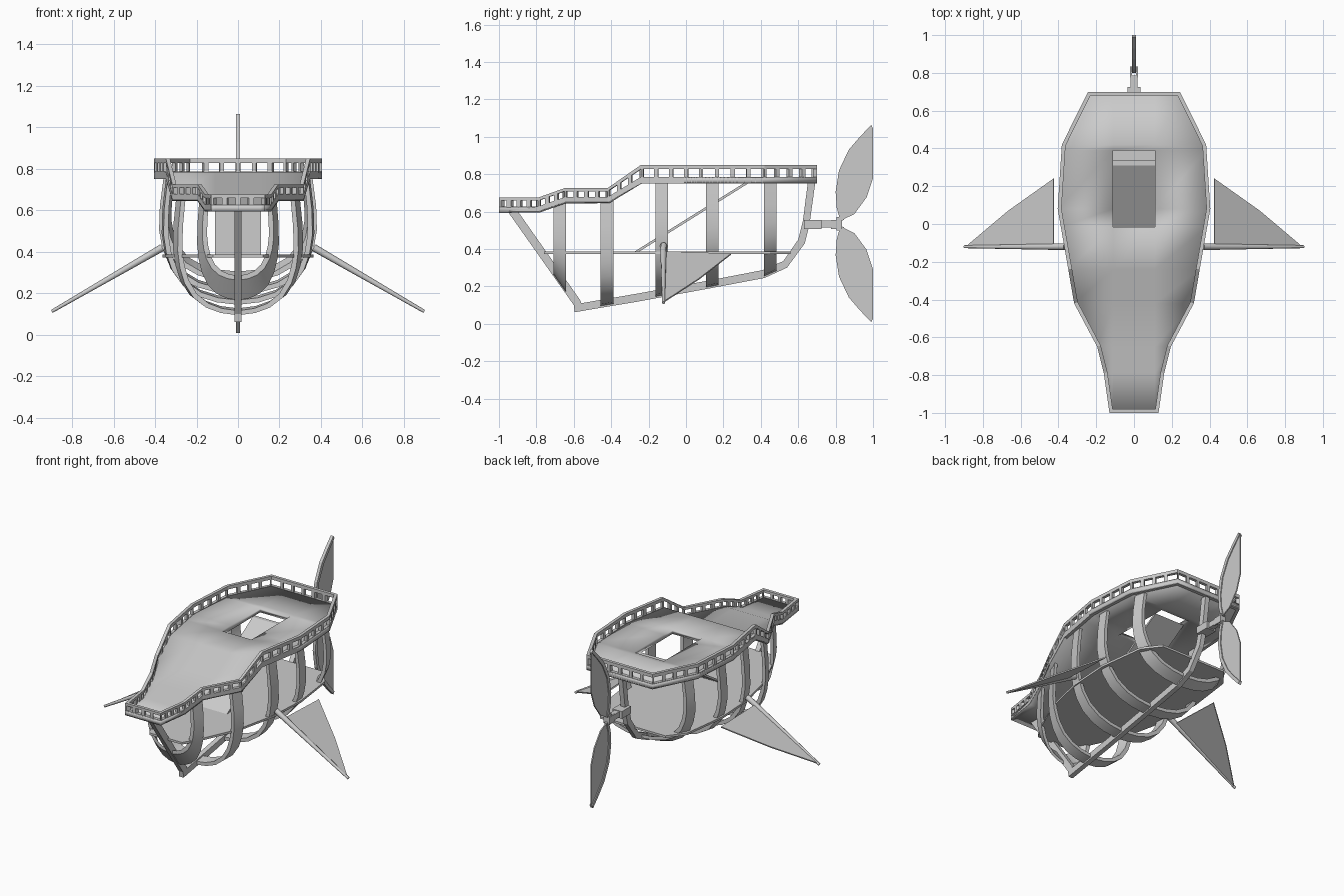
import bpy, math
from mathutils import Vector

if "Cube" in bpy.data.objects:
    bpy.data.objects.remove(bpy.data.objects["Cube"])


def make(name, verts, faces, smooth=None):
    me = bpy.data.meshes.new(name)
    me.from_pydata([tuple(v) for v in verts], [], faces)
    ob = bpy.data.objects.new(name, me)
    bpy.context.collection.objects.link(ob)
    bpy.ops.object.select_all(action='DESELECT')
    bpy.context.view_layer.objects.active = ob
    ob.select_set(True)
    bpy.ops.object.mode_set(mode='EDIT')
    bpy.ops.mesh.select_all(action='SELECT')
    bpy.ops.mesh.normals_make_consistent(inside=False)
    bpy.ops.object.mode_set(mode='OBJECT')
    if smooth:
        bpy.ops.object.shade_smooth_by_angle(angle=math.radians(smooth))
    return ob


def sweep(rings, closed=False):
    """Verts and faces joining equal-sized rings into a tube."""
    n, m = len(rings[0]), len(rings)
    verts = [p for r in rings for p in r]
    faces = [(i * n + j, i * n + (j + 1) % n, (i + 1) % m * n + (j + 1) % n, (i + 1) % m * n + j)
             for i in range(m if closed else m - 1) for j in range(n)]
    if not closed:
        faces += [tuple(range(n))[::-1], tuple(range((m - 1) * n, m * n))]
    return verts, faces


def side_plate(name, pts, x0, x1):
    """Extrude a (y, z) outline across x."""
    return make(name, *sweep([[(x, y, z) for y, z in pts] for x in (x0, x1)]))


def box(name, a, b):
    return side_plate(name, [(a[1], a[2]), (b[1], a[2]), (b[1], b[2]), (a[1], b[2])], a[0], b[0])


def interp(table, y, col=1):
    if y <= table[0][0]:
        return table[0][col]
    for p, q in zip(table, table[1:]):
        if y <= q[0]:
            return p[col] + (q[col] - p[col]) * (y - p[0]) / (q[0] - p[0])
    return table[-1][col]


# deck stations: y, half width, underside z, height to the rail top
DECK = [(-1, .13, .60, .075), (-.79, .16, .60, .075), (-.65, .195, .65, .075), (-.42, .317, .65, .075),
        (-.24, .348, .75, .10), (.08, .404, .75, .10), (.42, .382, .75, .10), (.70, .243, .75, .10)]

# main deck, with the hatch opening left out of the grid
ys = sorted([s[0] for s in DECK] + [-.015, .39])
verts, faces = [], []
for y in ys:
    w, z, h = (interp(DECK, y, c) for c in (1, 2, 3))
    verts += [(x, y, z + .34 * h) for x in (-w, -.11, .11, w)]
for i in range(len(ys) - 1):
    for j in range(3):
        if not (j == 1 and -.02 < ys[i] < .38):
            a = i * 4 + j
            faces.append((a, a + 1, a + 5, a + 4))
deck = make("main_deck", verts, faces, 35)
if deck.data.polygons[0].normal.z < 0:
    deck.data.flip_normals()
sol = deck.modifiers.new("thickness", 'SOLIDIFY')
sol.thickness, sol.offset = .032, -1

# railing: outer and inset loops round the deck edge
outer = [(s[1], s[0], s[2], s[3]) for s in DECK] + [(-s[1], s[0], s[2], s[3]) for s in reversed(DECK)]
N, inner = len(outer), []
for i in range(N):
    p, c, q = (Vector(outer[k % N][:2]) for k in (i - 1, i, i + 1))
    n1, n2 = ((b - a).normalized().orthogonal() for a, b in ((p, c), (c, q)))
    m = (n1 + n2).normalized()
    inner.append(c + m * .02 / m.dot(n1))


def edge_ring(i, t, lo, hi):
    a, b = outer[i], outer[(i + 1) % N]
    o = [u + (v - u) * t for u, v in zip(a, b)]
    n = inner[i].lerp(inner[(i + 1) % N], t)
    z0, z1 = o[2] + lo * o[3], o[2] + hi * o[3]
    return [(o[0], o[1], z0), (n.x, n.y, z0), (n.x, n.y, z1), (o[0], o[1], z1)]


make("rail_cap", *sweep([edge_ring(i, 0, .78, 1) for i in range(N)], True))
make("rail_sill", *sweep([edge_ring(i, 0, 0, .36) for i in range(N)], True))
verts, faces = [], []
for i in range(N):
    a, b = outer[i], outer[(i + 1) % N]
    length = math.dist(a[:3], b[:3])
    n = max(2, round(length / (.8 * a[3])))
    dt = .011 / length
    for k in range(n):
        t = k / n
        v, f = sweep([edge_ring(i, t + (-dt if k else 0), .3, .85), edge_ring(i, t + dt, .3, .85)])
        faces += [tuple(x + len(verts) for x in g) for g in f]
        verts += v
make("rail_posts", verts, faces)

# keel: stem, bottom and sternpost in one bent beam
KEEL_OUT = [(-.96, .61), (-.60, .10), (-.595, .062), (-.25, .12), (.13, .19), (.42, .245),
            (.54, .30), (.635, .43), (.66, .53), (.692, .76)]
KEEL_IN = [(-.905, .61), (-.565, .125), (-.56, .11), (-.25, .163), (.13, .233), (.41, .287),
           (.52, .335), (.60, .45), (.625, .55), (.652, .76)]
make("keel", *sweep([[(-.016, *o), (.016, *o), (.016, *i), (-.016, *i)]
                     for o, i in zip(KEEL_OUT, KEEL_IN)]))

# ribs: slices of the hull surface
WIDTH = [(-.71, .165), (-.64, .19), (-.425, .295), (-.13, .352), (.14, .368), (.45, .345), (.56, .30)]
SECTION = [(.98, 1), (1.03, .75), (1.04, .55), (1.0, .4), (.92, .27), (.77, .15), (.55, .065), (.3, .02), (0, 0)]


def hull(y, inset=0):
    w, zb = interp(WIDTH, y) - inset, interp(KEEL_OUT, y) + .008 + inset
    zt = interp(DECK, y, 2) + .01
    half = [(w * a, y, zb + (zt - zb) * b) for a, b in SECTION]
    return half + [(-x, y, z) for x, y, z in reversed(half[:-1])]


for k, yc in enumerate((-.675, -.422, -.13, .14, .45)):
    loops = [hull(yc - .034), hull(yc + .034), hull(yc + .034, .022), hull(yc - .034, .022)]
    make(f"hull_rib_{k + 1}", *sweep([list(r) for r in zip(*loops)]), 30)

# lower deck following the hull
LOWER = [(-.76, .12), (-.675, .17), (-.425, .285), (-.13, .35), (.14, .365), (.45, .325), (.56, .24)]
plan = [(w, y) for y, w in LOWER] + [(-w, y) for y, w in reversed(LOWER)]
make("lower_deck", *sweep([[(x, y, z) for x, y in plan] for z in (.373, .387)]))

# ramp from the lower deck up to the hatch
side_plate("hatch_ramp", [(-.285, .38), (-.26, .38), (.335, .752), (.31, .752)], -.11, .11)

# tail mount: block, shaft and fork
box("tail_block", (-.035, .63, .508), (.035, .725, .556))
box("tail_shaft", (-.018, .71, .515), (.018, .785, .552))
for s in (-1, 1):
    box("tail_fork", (s * .011, .775, .508), (s * .021, .835, .556))
box("tail_pin", (-.014, .805, .50), (.014, .835, .57))

# tail fins: thin membrane with a spar on the leading edge, mirrored below
LEAD = [(.825, .55), (.806, .62), (.80, .705), (.818, .82), (.87, .93), (.93, 1.0), (.99, 1.063)]
TRAIL = [(1.0, 1.04), (1.0, .78), (.965, .675), (.90, .587)]
BACK = [(.845, .555), (.828, .62), (.822, .705), (.84, .815), (.89, .918), (.945, .985), (1.0, 1.045)]
for tag, f in (("upper", lambda z: z), ("lower", lambda z: 1.072 - z)):
    side_plate(f"{tag}_fin", [(y, f(z)) for y, z in LEAD + TRAIL], -.004, .004)
    make(f"{tag}_fin_spar", *sweep([[(-.01, a[0], f(a[1])), (.01, a[0], f(a[1])),
                                     (.01, b[0], f(b[1])), (-.01, b[0], f(b[1]))]
                                    for a, b in zip(LEAD, BACK)]))

# side wings: tapered spar and triangular sail
for tag, s in (("right", 1), ("left", -1)):
    a, b = Vector((s * .365, -.12, .42)), Vector((s * .898, -.12, .112))
    up = Vector((s * .5, 0, .866))
    rings = []
    for p, r in ((a, .018), (b, .008)):
        rings.append([p + up * r * math.cos(k * math.pi / 4) + Vector((0, r * math.sin(k * math.pi / 4), 0))
                      for k in range(8)])
    make(f"{tag}_wing_spar", *sweep(rings), 50)
    tri = [Vector((s * .425, -.12, .385)), Vector((s * .89, -.12, .116)),
           Vector((s * .665, .07, .24)), Vector((s * .425, .24, .372))]
    make(f"{tag}_wing_sail", *sweep([[p + up * d for p in tri] for d in (-.004, .004)]))
